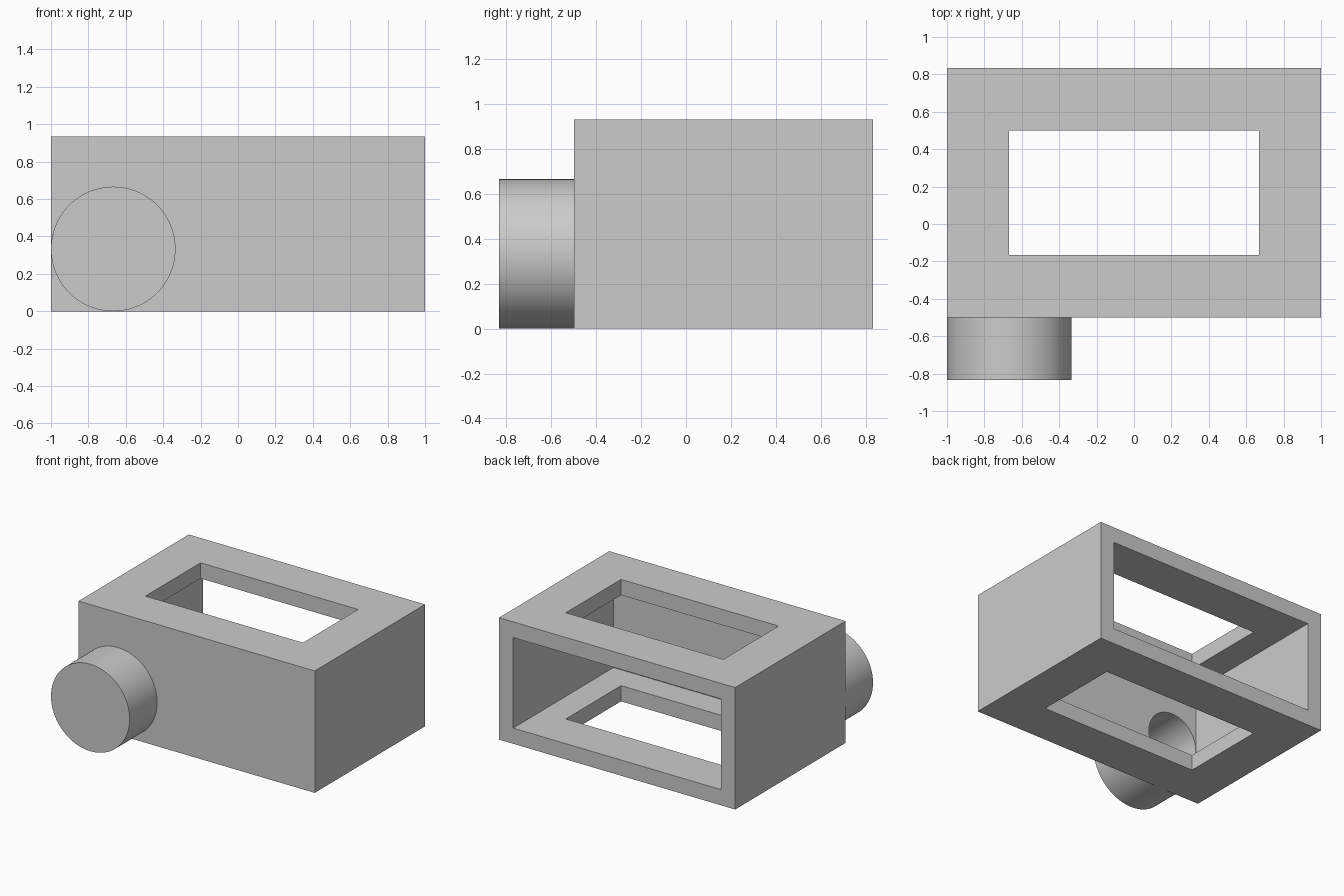
import bpy
import bmesh
import math
from mathutils import Matrix

cube = bpy.data.objects.get("Cube")
if cube:
    bpy.data.objects.remove(cube, do_unlink=True)

WALL = 0.12
FRONT, BACK = -0.5, 0.833
HEIGHT = 0.933
RADIUS = 0.333
DEPTH = 0.333
BOSS_X, BOSS_Z = -0.667, 0.333
SIDES = 96

grey = bpy.data.materials.new("plain grey")
grey.use_nodes = True
grey.diffuse_color = (0.6, 0.6, 0.6, 1)
grey.node_tree.nodes["Principled BSDF"].inputs["Base Color"].default_value = (0.6, 0.6, 0.6, 1)


def make_object(name, bm):
    bmesh.ops.recalc_face_normals(bm, faces=bm.faces)
    mesh = bpy.data.meshes.new(name)
    bm.to_mesh(mesh)
    bm.free()
    mesh.materials.append(grey)
    obj = bpy.data.objects.new(name, mesh)
    bpy.context.collection.objects.link(obj)
    return obj


def box(name, low, high):
    bm = bmesh.new()
    size = [b - a for a, b in zip(low, high)]
    middle = [(a + b) / 2 for a, b in zip(low, high)]
    bmesh.ops.create_cube(bm, size=1, matrix=Matrix.Translation(middle) @ Matrix.Diagonal((*size, 1)))
    return make_object(name, bm)


def cylinder_y(name, radius, y0, y1):
    bm = bmesh.new()
    place = Matrix.Translation((BOSS_X, (y0 + y1) / 2, BOSS_Z)) @ Matrix.Rotation(math.pi / 2, 4, "X")
    bmesh.ops.create_cone(bm, cap_ends=True, segments=SIDES, radius1=radius,
                          radius2=radius, depth=y1 - y0, matrix=place)
    return make_object(name, bm)


def cut(target, cutter):
    mod = target.modifiers.new(cutter.name, "BOOLEAN")
    mod.operation = "DIFFERENCE"
    mod.solver = "EXACT"
    mod.object = cutter
    cutter.hide_render = True
    cutter.hide_set(True)


def apply_and_clean(obj, cutters):
    graph = bpy.context.evaluated_depsgraph_get()
    mesh = bpy.data.meshes.new_from_object(obj.evaluated_get(graph))
    obj.modifiers.clear()
    obj.data = mesh
    for cutter in cutters:
        bpy.data.objects.remove(cutter, do_unlink=True)


# Housing: hollow box, open at the back, windows in the top and bottom
housing = box("housing", (-1, FRONT, 0), (1, BACK, HEIGHT))
cutters = [
    box("inner_space", (WALL - 1, FRONT + WALL, WALL), (1 - WALL, BACK + 0.2, HEIGHT - WALL)),
    box("window_opening", (-0.667, -0.167, -0.2), (0.667, 0.5, HEIGHT + 0.2)),
    cylinder_y("round_opening", RADIUS - WALL - 0.0005, FRONT - 0.1, FRONT + WALL + 0.05),
]
for cutter in cutters:
    cut(housing, cutter)
apply_and_clean(housing, cutters)

# Round boss: hollow cup with a closed front end
boss = cylinder_y("round_boss", RADIUS, FRONT - DEPTH, FRONT)
bore = cylinder_y("boss_bore", RADIUS - WALL, FRONT - DEPTH + WALL, FRONT + 0.1)
cut(boss, bore)
apply_and_clean(boss, [bore])

# Smooth round sides, sharp edges
bpy.ops.object.select_all(action="DESELECT")
for obj in (housing, boss):
    obj.select_set(True)
bpy.context.view_layer.objects.active = boss
bpy.ops.object.shade_smooth_by_angle(angle=math.radians(30))
